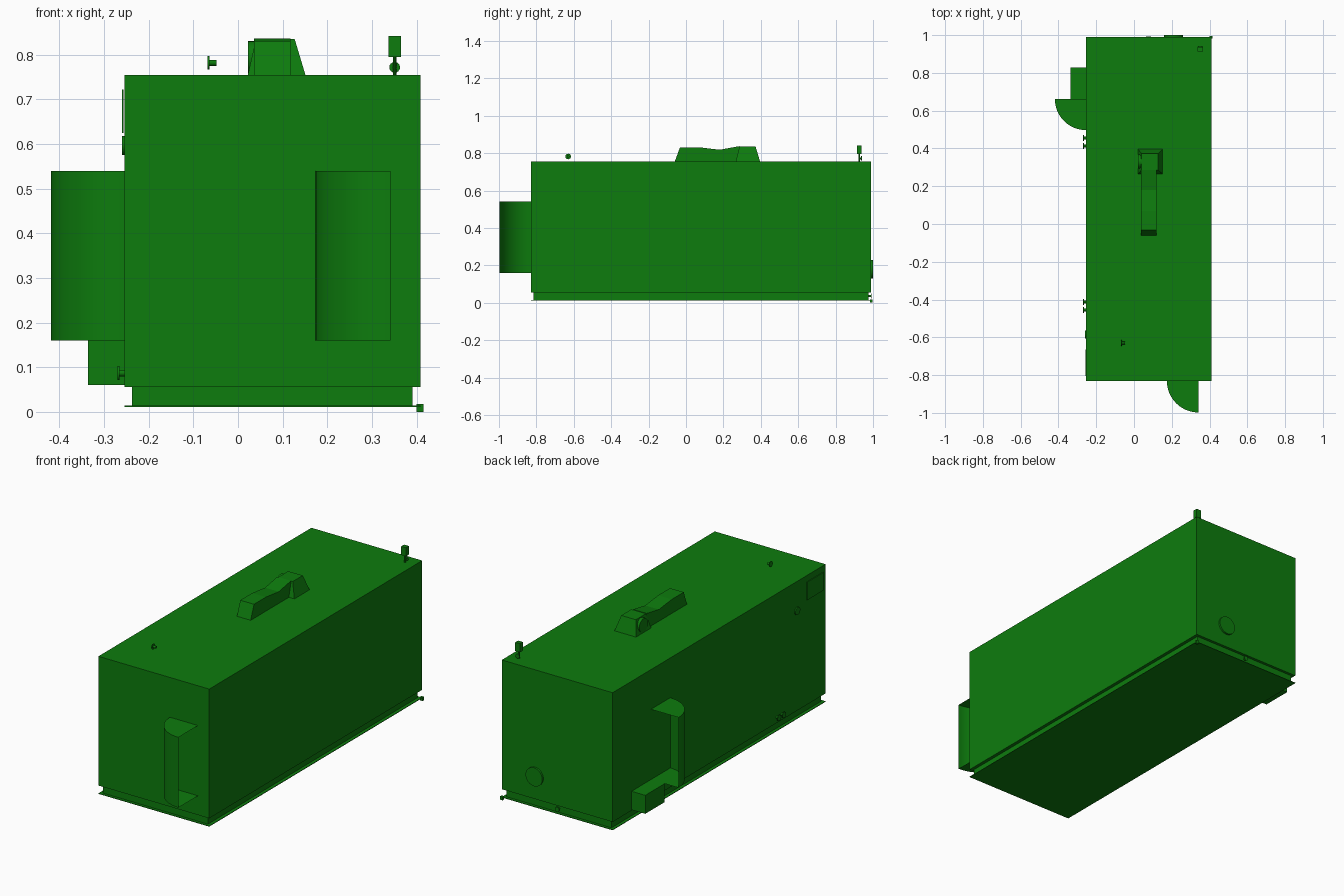
import bpy, bmesh, math
from mathutils import Matrix, Vector

if "Cube" in bpy.data.objects:
    bpy.data.objects.remove(bpy.data.objects["Cube"])

green = bpy.data.materials.new("green")
green.diffuse_color = (0.004, 0.2, 0.004, 1)
green.use_nodes = True
green.node_tree.nodes["Principled BSDF"].inputs["Base Color"].default_value = green.diffuse_color


def finish(name, bm, smooth=False, recalc=True):
    if recalc:
        bmesh.ops.recalc_face_normals(bm, faces=bm.faces)
    me = bpy.data.meshes.new(name)
    bm.to_mesh(me)
    bm.free()
    ob = bpy.data.objects.new(name, me)
    bpy.context.collection.objects.link(ob)
    me.materials.append(green)
    if smooth:
        bpy.ops.object.select_all(action='DESELECT')
        ob.select_set(True)
        bpy.context.view_layer.objects.active = ob
        bpy.ops.object.shade_smooth_by_angle(angle=math.radians(35))
    return ob


def box(name, x, y, z, top_x=None, top_y=None):
    """Box from ranges; optional top ranges make it taper."""
    tx, ty = top_x or x, top_y or y
    bm = bmesh.new()
    bmesh.ops.create_cube(bm, size=1)
    for v in bm.verts:
        i, j, k = (int(c > 0) for c in v.co)
        v.co = Vector(((tx if k else x)[i], (ty if k else y)[j], z[k]))
    return finish(name, bm)


def cyl(name, a, b, r, n=24):
    """Cylinder between two points."""
    a, b = Vector(a), Vector(b)
    d = b - a
    mat = Matrix.Translation((a + b) / 2) @ d.to_track_quat('Z', 'Y').to_matrix().to_4x4()
    bm = bmesh.new()
    bmesh.ops.create_cone(bm, cap_ends=True, segments=n, radius1=r, radius2=r,
                          depth=d.length, matrix=mat)
    return finish(name, bm, True)


def hood(name, cx, cy, start, r, z0, z1, n=16):
    """Quarter-round shell with top and bottom, one flat side left open."""
    bm = bmesh.new()
    rows = []
    for z in (z0, z1):
        row = [bm.verts.new((cx, cy, z))]
        for i in range(n + 1):
            t = start + math.pi / 2 * i / n
            row.append(bm.verts.new((cx + r * math.cos(t), cy + r * math.sin(t), z)))
        rows.append(row)
    lo, hi = rows
    bm.faces.new(lo[::-1])
    bm.faces.new(hi)
    for i in range(1, n + 1):
        bm.faces.new((lo[i], lo[i + 1], hi[i + 1], hi[i]))
    return finish(name, bm, True, recalc=False)


def knob(name, p, axis, length, r=0.015, flange=0.004):
    """Small fitting: stem with a flange at its outer end."""
    p, axis = Vector(p), Vector(axis)
    cyl(name + "_stem", p, p + axis * (length - flange), r * 0.45, 12)
    cyl(name + "_flange", p + axis * (length - flange), p + axis * length, r, 16)


# Cabinet, recessed plinth and bottom plate
box("cabinet", (-0.254, 0.409), (-0.83, 0.99), (0.056, 0.755))
box("plinth", (-0.237, 0.391), (-0.815, 0.975), (0.013, 0.056))
box("bottom_plate", (-0.254, 0.409), (-0.83, 0.99), (0.011, 0.014))

# Quarter-round air hoods on the front and left
hood("front_hood", 0.342, -0.83, math.pi, 0.168, 0.16, 0.54)
hood("left_hood", -0.254, 0.662, math.pi, 0.165, 0.16, 0.54)
box("side_box", (-0.336, -0.254), (0.662, 0.828), (0.06, 0.16))

# Housing on the roof: long body from a side profile
profile = [(-0.06, 0.755), (-0.032, 0.831), (0.07, 0.831), (0.18, 0.818),
           (0.285, 0.837), (0.285, 0.755)]
bm = bmesh.new()
face = bm.faces.new([bm.verts.new((0.036, y, z)) for y, z in profile])
ext = bmesh.ops.extrude_face_region(bm, geom=[face])
for v in ext["geom"]:
    if isinstance(v, bmesh.types.BMVert):
        v.co.x = 0.118
finish("roof_duct", bm)

# Tapered fan head with round outlet
box("fan_head", (0.022, 0.151), (0.266, 0.396), (0.755, 0.835),
    (0.04, 0.127), (0.286, 0.372))
cyl("fan_outlet", (0.022, 0.331, 0.794), (0.06, 0.331, 0.794), 0.037)

# Sensor post at the back corner of the roof
box("sensor_block", (0.337, 0.365), (0.913, 0.938), (0.795, 0.842))
cyl("sensor_neck", (0.351, 0.926, 0.755), (0.351, 0.926, 0.796), 0.004, 10)
cyl("sensor_dial", (0.351, 0.936, 0.772), (0.351, 0.94, 0.772), 0.012, 16)
cyl("sensor_dial_stem", (0.351, 0.924, 0.772), (0.351, 0.936, 0.772), 0.005, 10)

# Floating fitting above the roof
knob("roof_fitting", (-0.048, -0.63, 0.782), (-1, 0, 0), 0.02)

# Left side panel and round gauge
box("control_panel", (-0.26, -0.256), (-0.805, -0.665), (0.625, 0.722))
cyl("gauge", (-0.254, -0.585, 0.597), (-0.26, -0.585, 0.597), 0.021)

# Paired pipe stubs low on the left
for s in (-1, 1):
    for y in (0.413, 0.455):
        knob("pipe_stub", (-0.25, s * y, 0.087), (-1, 0, 0), 0.02, 0.016)

# Back cover, drain and corner foot fitting
cyl("back_cover", (0.21, 0.99, 0.179), (0.21, 1.0, 0.179), 0.05, 32)
knob("drain", (0.077, 0.972, 0.036), (0, 1, 0), 0.02, 0.013)
box("corner_fitting", (0.4, 0.416), (0.983, 0.996), (0.0, 0.018))
